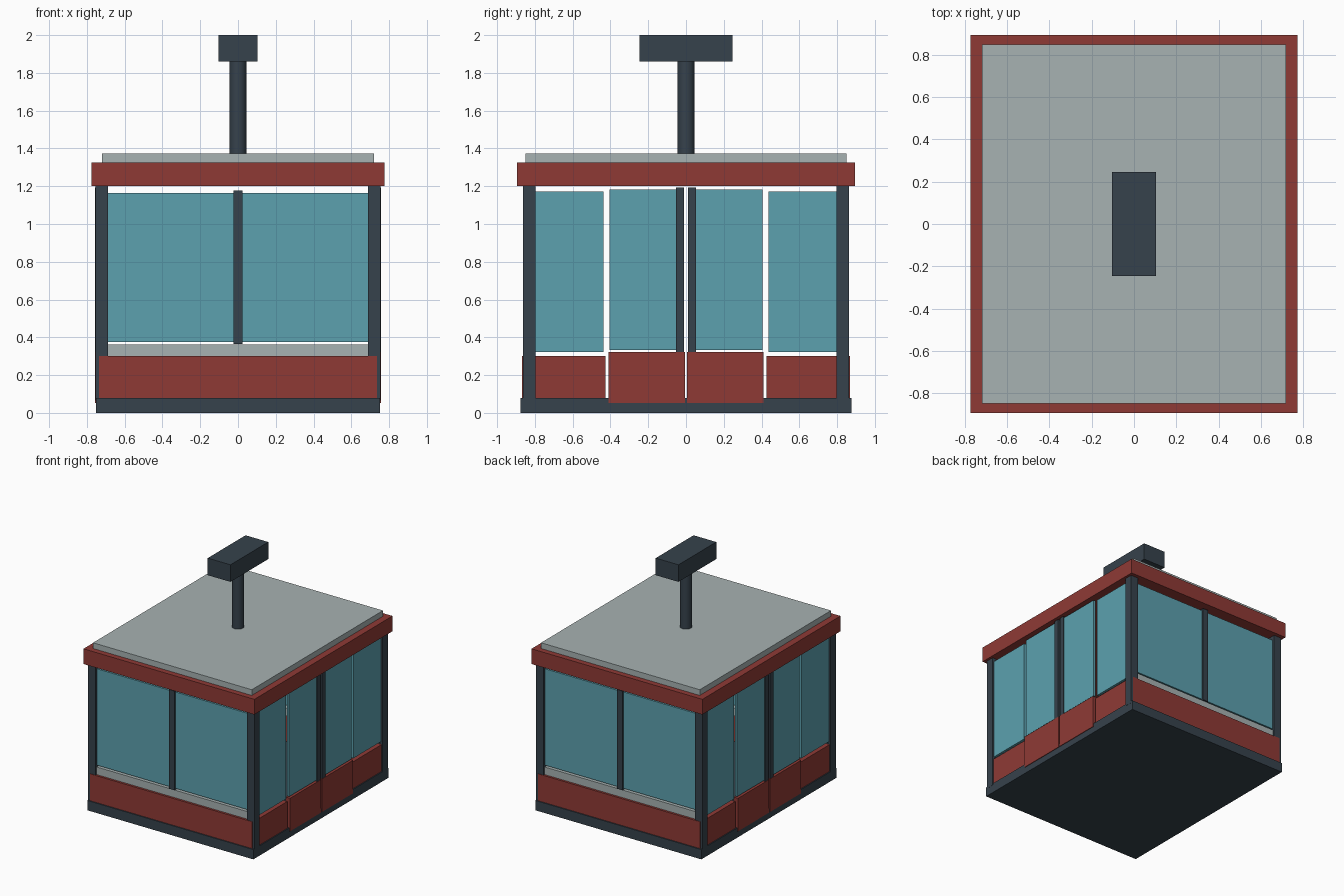
import bpy

cube = bpy.data.objects.get("Cube")
if cube:
    bpy.data.objects.remove(cube, do_unlink=True)


def material(name, hex_code):
    """Flat material from an sRGB hex code, stored as linear values."""
    srgb = [int(hex_code[i:i + 2], 16) / 255 for i in (0, 2, 4)]
    color = [((c + 0.055) / 1.055) ** 2.4 for c in srgb] + [1.0]
    mat = bpy.data.materials.new(name)
    mat.use_nodes = True
    mat.diffuse_color = color
    bsdf = next(n for n in mat.node_tree.nodes if n.type == 'BSDF_PRINCIPLED')
    bsdf.inputs["Base Color"].default_value = color
    return mat


STEEL = material("dark steel", "36424C")
RED = material("red paint", "8F3A35")
GLASS = material("blue glass", "5CA1AF")
GREY = material("light grey", "A7B2B2")


def box(name, mat, x, y, z):
    """Box spanning the (low, high) ranges x, y and z."""
    spans = (x, y, z)
    bpy.ops.mesh.primitive_cube_add(size=1, location=[sum(s) / 2 for s in spans])
    obj = bpy.context.object
    obj.name = name
    obj.scale = [abs(s[1] - s[0]) for s in spans]
    bpy.ops.object.transform_apply(location=False, rotation=False, scale=True)
    obj.data.materials.append(mat)
    return obj


def flip(span, sign):
    return tuple(sorted(sign * v for v in span))


def centred(half):
    return (-half, half)


# Floor, roof and hanger
box("floor_base", STEEL, centred(0.753), centred(0.877), (0, 0.08))
box("roof_rim", RED, centred(0.775), centred(0.895), (1.2, 1.325))
box("roof_plate", GREY, centred(0.72), centred(0.85), (1.325, 1.372))
box("hanger_head", STEEL, centred(0.103), centred(0.245), (1.86, 2.0))
bpy.ops.mesh.primitive_cylinder_add(vertices=16, radius=0.045, depth=0.5,
                                    location=(0, 0, 1.615))
pole = bpy.context.object
pole.name = "hanger_pole"
pole.data.materials.append(STEEL)
bpy.ops.object.shade_smooth_by_angle()

# End walls: panel, sill, window and centre bar
for end, s in (("front", -1), ("back", 1)):
    box(end + "_panel", RED, centred(0.737), flip((0.82, 0.868), s), (0.08, 0.3))
    box(end + "_sill", GREY, centred(0.687), flip((0.805, 0.85), s), (0.3, 0.362))
    box(end + "_window", GLASS, centred(0.687), flip((0.825, 0.845), s), (0.375, 1.165))
    box(end + "_window_bar", STEEL, centred(0.025), flip((0.825, 0.86), s), (0.365, 1.178))

# Side walls: corner posts, fixed panels and a pair of doors on each side
for side, sx in (("left", 1), ("right", -1)):
    for end, sy in (("front", -1), ("back", 1)):
        tag = f"{side}_{end}_"
        box(tag + "corner_post", STEEL, flip((0.687, 0.754), sx),
            flip((0.798, 0.864), sy), (0.065, 1.2))
        box(tag + "side_panel", RED, flip((0.71, 0.745), sx),
            flip((0.425, 0.8), sy), (0.08, 0.3))
        box(tag + "side_window", GLASS, flip((0.72, 0.74), sx),
            flip((0.437, 0.8), sy), (0.323, 1.172))
        box(tag + "door_panel", RED, flip((0.72, 0.758), sx),
            flip((0.006, 0.41), sy), (0.052, 0.323))
        box(tag + "door_window", GLASS, flip((0.728, 0.748), sx),
            flip((0.05, 0.405), sy), (0.333, 1.183))
        box(tag + "door_bar", STEEL, flip((0.72, 0.756), sx),
            flip((0.01, 0.053), sy), (0.323, 1.193))
